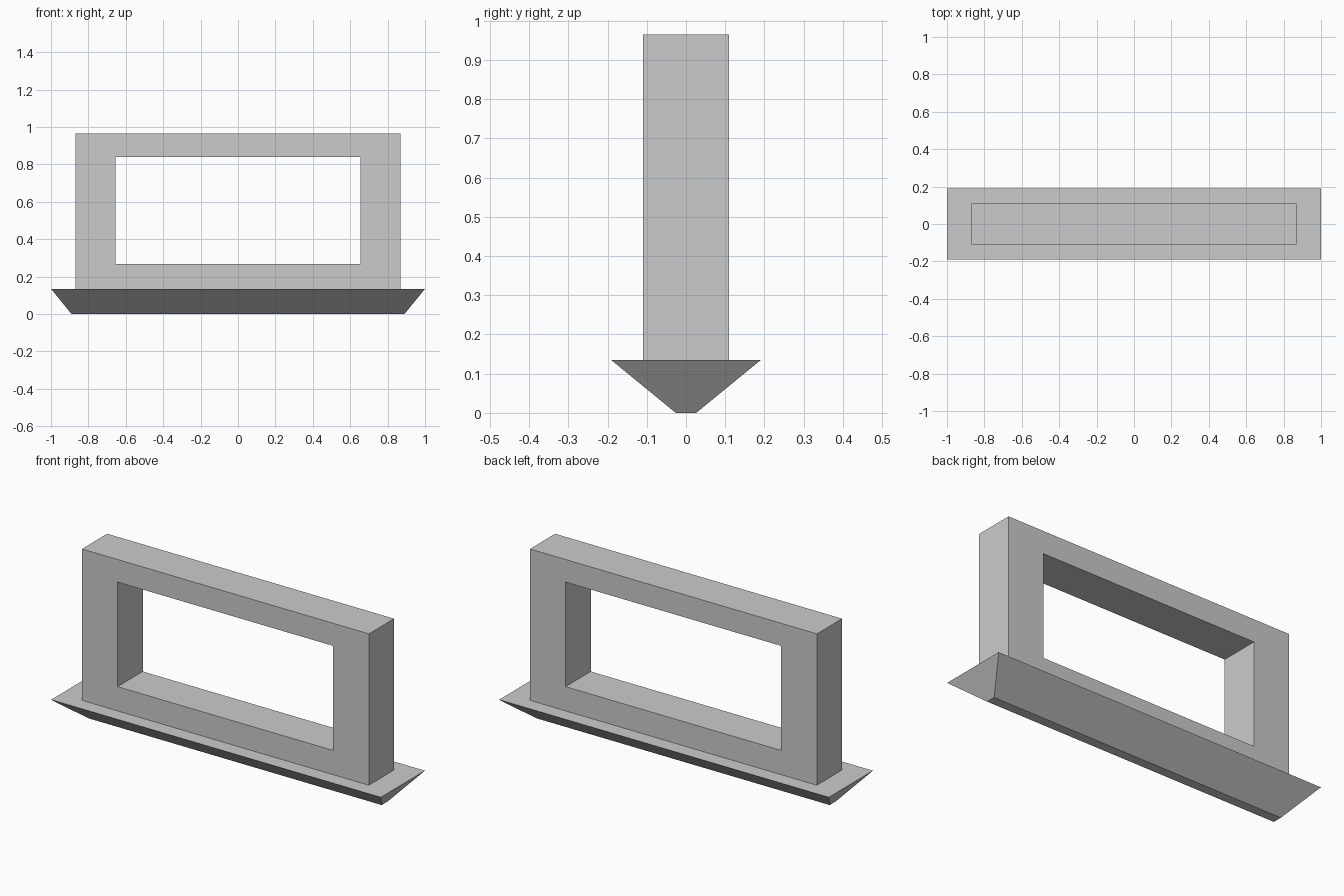
import bpy, bmesh

if "Cube" in bpy.data.objects:
    bpy.data.objects.remove(bpy.data.objects["Cube"])


def rect(bm, hx, hy, z):
    """Horizontal rectangle of vertices, centred on the z axis."""
    return [bm.verts.new((sx * hx, sy * hy, z))
            for sx, sy in ((-1, -1), (1, -1), (1, 1), (-1, 1))]


def upright_rect(bm, hx, y, z0, z1):
    """Vertical rectangle of vertices in the plane at y."""
    return [bm.verts.new(p) for p in
            ((-hx, y, z0), (hx, y, z0), (hx, y, z1), (-hx, y, z1))]


def bridge(bm, a, b):
    for i in range(4):
        j = (i + 1) % 4
        bm.faces.new((a[i], a[j], b[j], b[i]))


def finish(bm, name):
    bmesh.ops.recalc_face_normals(bm, faces=bm.faces[:])
    mesh = bpy.data.meshes.new(name)
    bm.to_mesh(mesh)
    bm.free()
    obj = bpy.data.objects.new(name, mesh)
    bpy.context.collection.objects.link(obj)


BASE_TOP = 0.135

# Tapered base, wide at the top and narrow at the ground
bm = bmesh.new()
low = rect(bm, 0.89, 0.026, 0)
high = rect(bm, 1.0, 0.191, BASE_TOP)
bridge(bm, low, high)
bm.faces.new(low)
bm.faces.new(high)
finish(bm, "tapered_base")

# Rectangular frame with an open window, standing on the base
bm = bmesh.new()
outer_f, outer_b = [upright_rect(bm, 0.87, y, BASE_TOP, 0.965) for y in (-0.109, 0.109)]
inner_f, inner_b = [upright_rect(bm, 0.654, y, 0.268, 0.841) for y in (-0.109, 0.109)]
for a, b in ((outer_f, inner_f), (inner_f, inner_b), (inner_b, outer_b), (outer_b, outer_f)):
    bridge(bm, a, b)
finish(bm, "window_frame")
